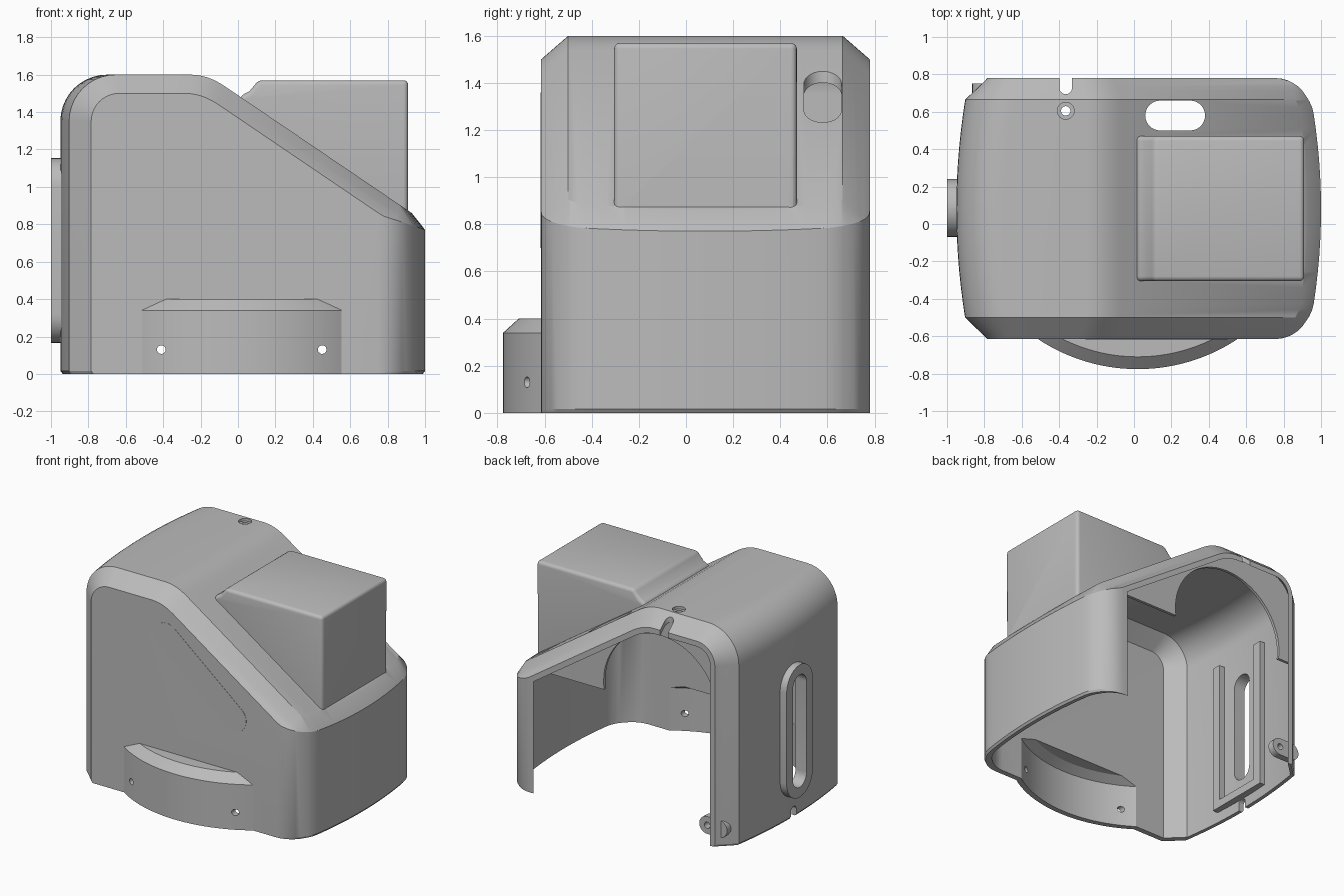
import bpy, bmesh
from math import sin, cos, pi, sqrt, radians

if "Cube" in bpy.data.objects:
    bpy.data.objects.remove(bpy.data.objects["Cube"])

grey = bpy.data.materials.new("plain_grey")
grey.use_nodes = True
GREY = (0.5, 0.5, 0.5, 1)
grey.diffuse_color = GREY
grey.node_tree.nodes["Principled BSDF"].inputs["Base Color"].default_value = GREY


def loft(name, rings):
    """Closed solid through rings with equal point counts."""
    bm = bmesh.new()
    rows = [[bm.verts.new(p) for p in ring] for ring in rings]
    n = len(rows[0])
    for a, b in zip(rows, rows[1:]):
        for i in range(n):
            j = (i + 1) % n
            bm.faces.new((a[i], a[j], b[j], b[i]))
    bm.faces.new(rows[0])
    bm.faces.new(rows[-1])
    bmesh.ops.recalc_face_normals(bm, faces=bm.faces)
    mesh = bpy.data.meshes.new(name)
    bm.to_mesh(mesh)
    bm.free()
    mesh.materials.append(grey)
    ob = bpy.data.objects.new(name, mesh)
    bpy.context.collection.objects.link(ob)
    return ob


def prism(name, pts, axis, lo, hi):
    place = {"x": lambda u, v, w: (w, u, v),
             "y": lambda u, v, w: (u, w, v),
             "z": lambda u, v, w: (u, v, w)}[axis]
    return loft(name, [[place(u, v, w) for u, v in pts] for w in (lo, hi)])


def rect(u0, u1, v0, v1):
    return [(u0, v0), (u1, v0), (u1, v1), (u0, v1)]


def circle(u, v, r, n=32):
    return [(u + r * cos(2 * pi * i / n), v + r * sin(2 * pi * i / n)) for i in range(n)]


def stadium(a, b, r, n=14):
    """Rounded slot outline between centres a and b."""
    du, dv = b[0] - a[0], b[1] - a[1]
    length = sqrt(du * du + dv * dv)
    du, dv = du / length, dv / length
    pts = []
    for (u, v), s in ((b, 1), (a, -1)):
        for i in range(n + 1):
            t = -pi / 2 + pi * i / n
            c, k = s * r * cos(t), s * r * sin(t)
            pts.append((u + c * du - k * dv, v + c * dv + k * du))
    return pts


def boolean(ob, tool, op="DIFFERENCE"):
    mod = ob.modifiers.new("cut", "BOOLEAN")
    mod.operation, mod.object, mod.solver = op, tool, "EXACT"
    bpy.context.view_layer.objects.active = ob
    bpy.ops.object.modifier_apply(modifier=mod.name)
    bpy.data.objects.remove(tool)


def bevel(ob, width):
    mod = ob.modifiers.new("round", "BEVEL")
    mod.width, mod.segments, mod.limit_method = width, 4, "ANGLE"
    bpy.context.view_layer.objects.active = ob
    bpy.ops.object.modifier_apply(modifier=mod.name)


FRONT, BACK, WALL = -0.615, 0.78, 0.04


def section(y, t):
    """Housing outline at depth y, shrunk by wall thickness t."""
    e = max(0, min(y - FRONT - t, BACK - y))
    d = 0.1 * max(0, 1 - e / 0.115)
    bow = min(1.3, ((y - 0.08) / 0.6) ** 2)
    k = max(0, 1 - e / 0.19)
    xl = -0.95 + 0.05 * bow + t + d
    xr = 1 - 0.055 * min(bow, 1) - 0.19 * (1 - sqrt(1 - k * k)) - t
    h = d + t
    top, r = 1.6 - h, 0.25 - h
    slope = lambda x: 1.49 - 0.678 * x - 1.208 * h
    z0 = -0.1 if t else 0
    pts = [(xl + 0.012, z0), (xl, z0 + 0.016)]
    for i in range(11):
        a = pi / 2 * i / 10
        pts.append((xl + r - r * cos(a), top - r + r * sin(a)))
    xc = (1.49 - 1.208 * h - top) / 0.678
    for i in range(7):
        s = i / 6
        x = xc - 0.09 * (1 - s) ** 2 + 0.09 * s * s
        z = top * (1 - s * s) + slope(xc + 0.09) * s * s
        pts.append((x, z))
    xe = xr - 0.07 * (1 - d / 0.1) - 0.001
    pts += [(xe, slope(xe)), (xr, 0.85 - 0.33 * (xr + t - 0.76) - t),
            (xr, z0 + 0.016), (xr - 0.012, z0)]
    return [(x, y, z) for x, z in pts]


def housing_solid(name, t):
    corner = sorted([0.19 * (1 - cos(pi / 2 * i / 9)) for i in range(10)] + [0.115])
    first, last = FRONT + t + 0.19, BACK - 0.19
    ys = [FRONT + t + c for c in corner]
    ys += [first + (last - first) * i / 12 for i in range(1, 12)]
    ys += [BACK - c for c in reversed(corner)]
    if t:
        ys.append(BACK + t)
    return loft(name, [section(y, t) for y in ys])


def foot_solid(name, t, ychord, z0):
    """Bowed foot at the front with a sloping upper rim."""
    rings = []
    for r, z in ((0.966 - t, z0), (0.966 - t, 0.34 - t / 2), (0.9 - t, 0.4 - t)):
        half = sqrt(r * r - (0.19 - ychord) ** 2)
        ring = []
        for i in range(33):
            x = -half + 2 * half * i / 32
            ring.append((0.02 + x, 0.19 - sqrt(r * r - x * x), z))
        rings.append(ring)
    return loft(name, rings)


def motor_box(name, t):
    low = lambda x: 1.44 - 0.678 * x - t * 2
    pts = [(0.01 + t, low(0.01 + t)), (0.01 + t, 1.485 - t), (0.06 + t, 1.51 - t),
           (0.11 + t, 1.57 - t), (0.91 - t, 1.57 - t), (0.91 - t, low(0.91 - t))]
    return prism(name, pts, "y", -0.305 + t, 0.47 - t)


# Outer housing with raised box, bowed foot and side slot collar
shell = housing_solid("housing_shell", 0)
box = motor_box("box", 0)
bevel(box, 0.025)
boolean(shell, box, "UNION")
boolean(shell, foot_solid("foot", 0, -0.55, 0), "UNION")
slot = ((0.085, 0.32), (0.085, 1.0))
collar = prism("collar", stadium(*slot, 0.155), "x", -1.0, -0.925)
boolean(shell, collar, "UNION")

# Hollow inside, keeping a partial rear web with a round opening
inner = housing_solid("inner", WALL)
web = prism("web", rect(-2, 2, 0.88, 2), "y", 0.667, 0.688)
boolean(web, prism("web_hole", circle(-0.27, 0.94, 0.47, 64), "y", 0.5, 0.9))
boolean(inner, web)
boolean(shell, inner)
boolean(shell, motor_box("box_inner", WALL))
boolean(shell, foot_solid("foot_inner", WALL, -0.45, -0.1))

# Openings: side slot, top window, screw holes and notches
cutters = [
    (stadium(*slot, 0.08), "x", -1.2, -0.7),
    (stadium((0.14, 0.58), (0.30, 0.58), 0.08), "z", 1.0, 1.8),
    (circle(-0.365, 0.605, 0.045), "z", 1.58, 1.8),
    (circle(-0.365, 0.605, 0.025), "z", 1.3, 1.8),
    (stadium((-0.365, 0.727), (-0.365, 0.95), 0.033), "z", 1.3, 1.8),
    (stadium((0.085, 0.05), (0.085, -0.2), 0.033), "x", -1.2, -0.8),
    (circle(-0.41, 0.13, 0.023), "y", -0.9, -0.5),
    (circle(0.45, 0.13, 0.023), "y", -0.9, -0.5),
]
for outline, axis, lo, hi in cutters:
    boolean(shell, prism("cutter", outline, axis, lo, hi))
parts = [shell]

# Slanted slot panel on the front face
parts.append(prism("front_slot_panel", stadium((-0.16, 1.26), (0.4, 0.8), 0.1),
                   "y", FRONT - 0.002, FRONT + 0.005))

# Guide rails and ledge around the slot inside
for side, y in (("front", -0.135), ("rear", 0.305)):
    parts.append(prism(side + "_guide_rail", rect(y - 0.035, y + 0.035, 0.1, 1.22),
                       "x", -0.93, -0.86))
parts.append(prism("guide_ledge", rect(-0.17, 0.34, 0.08, 0.14), "x", -0.93, -0.86))

# Mounting tab at the lower rear corner
tab = prism("mounting_tab", stadium((-0.8, 0.13), (-0.7, 0.13), 0.065), "y", 0.7, 0.75)
boolean(tab, prism("tab_hole", circle(-0.7, 0.13, 0.023), "y", 0.6, 0.9))
parts.append(tab)

bpy.ops.object.select_all(action="DESELECT")
for ob in parts:
    ob.select_set(True)
bpy.context.view_layer.objects.active = shell
bpy.ops.object.shade_smooth_by_angle(angle=radians(25))
